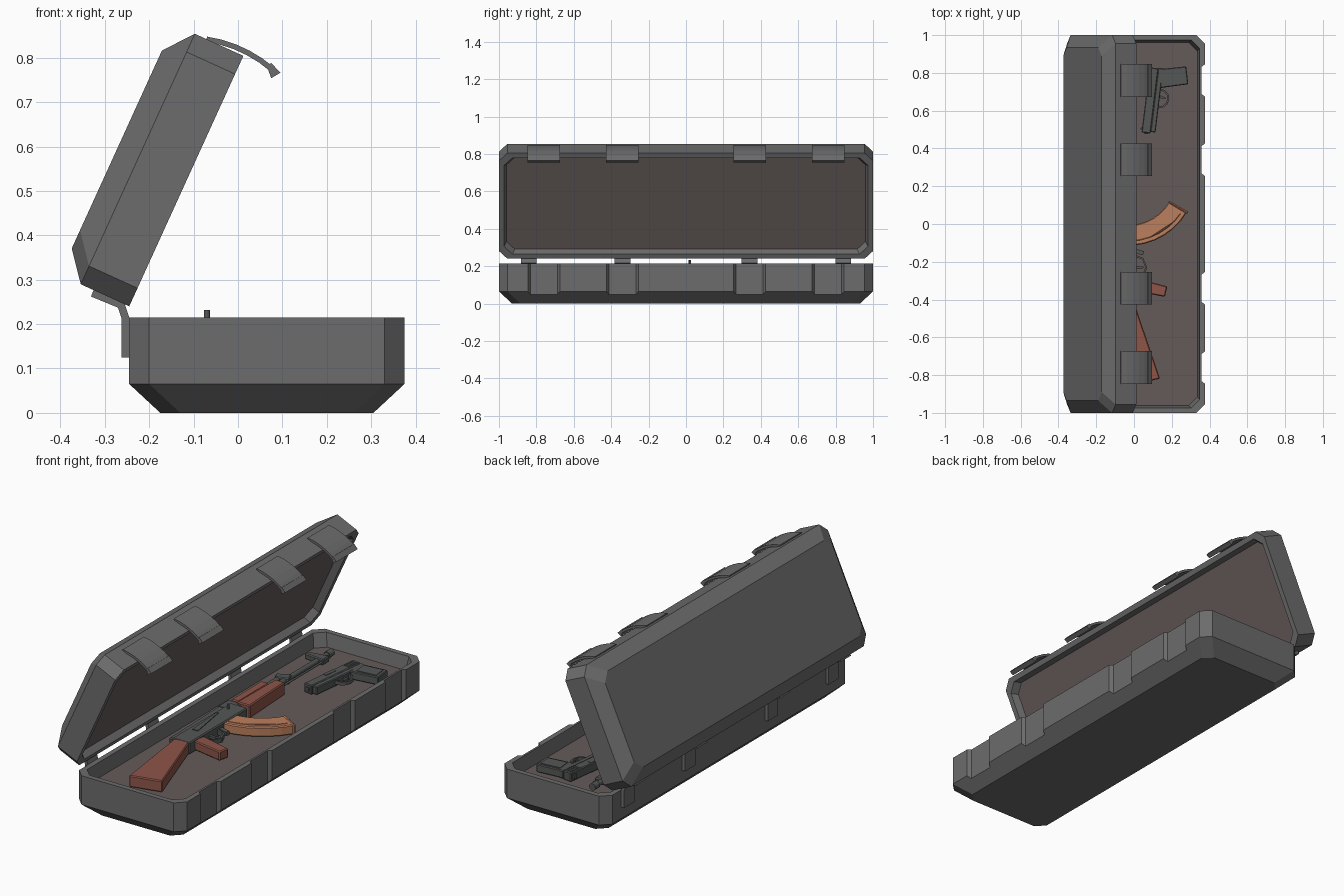
import bpy, bmesh, math
from mathutils import Matrix, Vector

if "Cube" in bpy.data.objects:
    bpy.data.objects.remove(bpy.data.objects["Cube"])


def material(name, r, g, b):
    m = bpy.data.materials.new(name)
    m.diffuse_color = (r, g, b, 1)
    m.use_nodes = True
    m.node_tree.nodes["Principled BSDF"].inputs["Base Color"].default_value = m.diffuse_color
    return m


SHELL = material("dark_shell", 0.15, 0.15, 0.15)
LINER = material("liner", 0.13, 0.105, 0.1)
METAL = material("gun_metal", 0.09, 0.095, 0.095)
WOOD = material("red_wood", 0.27, 0.09, 0.065)
AMBER = material("amber_plastic", 0.5, 0.21, 0.11)


def finish(name, bm, mats, bevel=0):
    bmesh.ops.recalc_face_normals(bm, faces=bm.faces[:])
    me = bpy.data.meshes.new(name)
    bm.to_mesh(me)
    bm.free()
    for m in mats:
        me.materials.append(m)
    ob = bpy.data.objects.new(name, me)
    bpy.context.collection.objects.link(ob)
    if bevel:
        b = ob.modifiers.new("bevel", "BEVEL")
        b.width, b.segments, b.limit_method = bevel, 1, 'ANGLE'
    return ob


def loft(bm, loops):
    n = len(loops[0])
    for p, q in zip(loops, loops[1:]):
        for k in range(n):
            bm.faces.new((p[k], p[(k + 1) % n], q[(k + 1) % n], q[k]))
    bm.faces.new(loops[0])
    return bm.faces.new(loops[-1])


def prism(name, pts, mid, half, mat, bevel=0, place=lambda a, b, h: (a, b, h)):
    """Extrude a 2D outline to both sides of a middle plane."""
    bm = bmesh.new()
    loft(bm, [[bm.verts.new(place(a, b, mid + s * half)) for a, b in pts] for s in (-1, 1)])
    return finish(name, bm, [mat], bevel)


def bar(start, end, w0, w1=None):
    """Outline of a straight bar, optionally tapered."""
    a, b = Vector(start), Vector(end)
    side = (b - a).normalized().orthogonal() / 2
    w1 = w1 or w0
    return [a + side * w0, b + side * w1, b - side * w1, a - side * w0]


def band(cx, cy, r0, r1, a0, a1, n):
    """Outline of an arc-shaped band."""
    turn = [math.radians(a0 + (a1 - a0) * k / n) for k in range(n + 1)]
    arc = lambda r: [(cx + r * math.cos(t), cy + r * math.sin(t)) for t in turn]
    return arc(r0) + arc(r1)[::-1]


def rod(name, x, y0, y1, r):
    bm = bmesh.new()
    m = Matrix.Translation((x, (y0 + y1) / 2, ZR)) @ Matrix.Rotation(math.pi / 2, 4, 'X')
    bmesh.ops.create_cone(bm, cap_ends=True, segments=12, radius1=r, radius2=r,
                          depth=y1 - y0, matrix=m)
    return finish(name, bm, [METAL])


def shell(name, height, wall, slope, floor):
    """Chamfered tray, x 0..0.62, rim at z = 0, closed side at z = height."""
    c = 0.045
    bm = bmesh.new()
    loops = []
    for i, z in ((slope, height), (0, wall), (0, 0), (0.027, 0), (0.04, floor)):
        quarter = [(0.31 - i - c, 1 - i), (0.31 - i, 1 - i - c)]
        half = quarter + [(x, -y) for x, y in quarter[::-1]]
        loop = half + [(-x, y) for x, y in half[::-1]]
        loops.append([bm.verts.new((x + 0.31, y, z)) for x, y in loop])
    loft(bm, loops).material_index = 1
    return finish(name, bm, [SHELL, LINER])


# Case base and tilted lid
base = shell("case_base", -0.215, -0.15, 0.07, -0.07)
base.location = (-0.245, 0, 0.215)
lid = shell("case_lid", 0.172, 0.12, 0.065, 0.035)
lid.location = (-0.245, 0, 0.24)
lid.rotation_euler.y = -math.radians(65.5)

# Latches with their recesses in the base, and hinges
xz = lambda a, b, h: (a, h, b)
for y in (-0.76, -0.34, 0.34, 0.76):
    cut = prism("recess_cutter", bar((0.358, y), (0.388, y), 0.145, 0.19), 0.1, 0.2, SHELL)
    cut.hide_render = cut.hide_viewport = True
    b = base.modifiers.new("recess", "BOOLEAN")
    b.operation, b.object, b.solver = 'DIFFERENCE', cut, 'EXACT'
    prism("latch", band(-0.114, 0.553, 0.286, 0.298, 81.5, 49, 5), y, 0.087, SHELL, 0, xz)
    prism("latch_hook", bar((0.07, 0.785), (0.085, 0.76), 0.012, 0.024), y, 0.087, SHELL, 0, xz)
    hy = math.copysign(0.84 if abs(y) > 0.5 else 0.34, y)
    prism("hinge_plate", bar((-0.2535, 0.125), (-0.2535, 0.215), 0.017), hy, 0.042, SHELL, 0, xz)
    prism("hinge_knuckle", bar((-0.2535, 0.213), (-0.264, 0.245), 0.017), hy, 0.042, SHELL, 0, xz)
    prism("hinge_lid_leaf", bar((-0.26, 0.242), (-0.328, 0.27), 0.017), hy, 0.042, SHELL, 0, xz)

# Rifle lying on its side: barrel along +y, grip and magazine towards +x
ZR = 0.178


def rifle(name, half, outline, mat=METAL):
    prism("rifle_" + name, outline, ZR, half, mat, 0.005 if half > 0.014 else 0)


rifle("receiver", 0.031, bar((-0.05, -0.4), (-0.05, 0.08), 0.1))
rifle("dust_cover", 0.026, bar((-0.107, -0.395), (-0.113, 0.03), 0.025, 0.035))
rifle("rear_sight_block", 0.022, bar((-0.095, 0.03), (-0.095, 0.12), 0.09))
rifle("lower_handguard", 0.034, bar((-0.04, 0.1), (-0.045, 0.41), 0.075, 0.055), WOOD)
rifle("upper_handguard", 0.027, bar((-0.102, 0.12), (-0.104, 0.37), 0.045), WOOD)
rifle("gas_block", 0.016, bar((-0.122, 0.48), (-0.055, 0.51), 0.04, 0.06))
rifle("front_sight", 0.016, bar((-0.15, 0.772), (-0.035, 0.775), 0.025, 0.06))
rifle("stock", 0.03, bar((-0.05, -0.39), (0.055, -0.838), 0.08, 0.17), WOOD)
rifle("grip", 0.024, bar((-0.005, -0.318), (0.17, -0.358), 0.07, 0.057), WOOD)
rifle("trigger_guard", 0.012, band(0, -0.23, 0.06, 0.07, -90, 90, 4))
rifle("trigger", 0.006, bar((-0.005, -0.23), (0.05, -0.23), 0.02, 0.008))
rifle("magazine_catch", 0.01, bar((-0.005, -0.14), (0.05, -0.155), 0.022))
rifle("magazine", 0.025, band(-0.03, 0.245, 0.25, 0.36, -95, -31, 7), AMBER)
rifle("magazine_rib", 0.027, band(-0.03, 0.245, 0.33, 0.34, -88, -34, 6), AMBER)
rifle("magazine_floor", 0.028, band(-0.03, 0.245, 0.247, 0.365, -32, -29.5, 1), AMBER)
prism("selector_lever", bar((-0.057, -0.27), (-0.083, -0.05), 0.03, 0.01), ZR + 0.032, 0.003, METAL)
prism("charging_handle", band(-0.07, 0.02, 0.0001, 0.007, 0, 330, 11), 0.21, 0.022, METAL)
rod("barrel", -0.07, 0.08, 0.84, 0.013)
rod("muzzle_nut", -0.07, 0.83, 0.87, 0.018)
rod("gas_tube", -0.103, 0.36, 0.48, 0.014)
rod("cleaning_rod", -0.043, 0.4, 0.82, 0.005)


# Pistol lying on its side: u runs back from the muzzle, v down to the grip
def pistol(name, half, outline, bevel=0):
    turned = lambda u, v, h: (0.04 + 0.12 * u + 0.993 * v, 0.485 + 0.993 * u - 0.12 * v, h)
    prism("pistol_" + name, outline, 0.171, half, METAL, bevel, turned)


pistol("slide", 0.024, bar((0, 0.024), (0.347, 0.024), 0.048), 0.004)
pistol("frame", 0.021, bar((0.008, 0.06), (0.35, 0.06), 0.027), 0.004)
pistol("grip", 0.021, bar((0.294, 0.06), (0.329, 0.204), 0.1, 0.095), 0.004)
pistol("grip_panel", 0.024, bar((0.301, 0.085), (0.325, 0.188), 0.07))
pistol("trigger_guard", 0.009, band(0.19, 0.073, 0.042, 0.052, 0, 180, 6))
pistol("trigger", 0.006, bar((0.2, 0.07), (0.194, 0.104), 0.016, 0.008))
pistol("barrel", 0.01, bar((-0.005, 0.024), (0.02, 0.024), 0.02))
pistol("ejection_port", 0.026, bar((0.13, 0.014), (0.2, 0.014), 0.02))
pistol("front_sight", 0.004, bar((0.02, 0.003), (0.02, -0.007), 0.012))
pistol("rear_sight", 0.012, bar((0.325, 0.003), (0.325, -0.008), 0.018))
for k in range(5):
    u = 0.274 + 0.014 * k
    pistol("slide_rib", 0.0265, bar((u, 0.006), (u, 0.044), 0.007))
